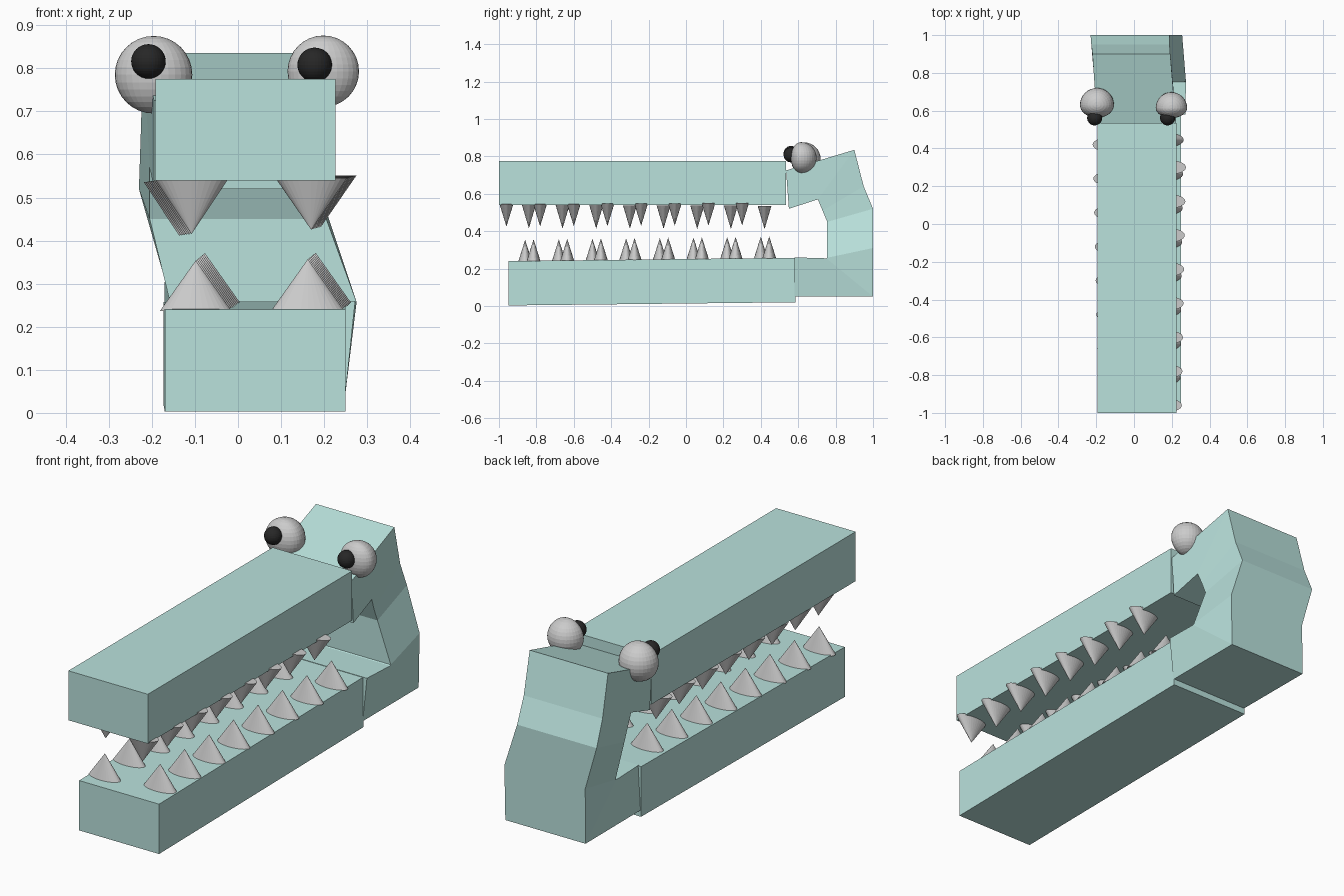
import bpy, bmesh
from mathutils import Matrix

if "Cube" in bpy.data.objects:
    bpy.data.objects.remove(bpy.data.objects["Cube"])


def material(name, rgb):
    m = bpy.data.materials.new(name)
    m.diffuse_color = (*rgb, 1)
    m.use_nodes = True
    m.node_tree.nodes["Principled BSDF"].inputs["Base Color"].default_value = m.diffuse_color
    return m


TEAL = material("teal", (0.49, 0.76, 0.72))
BLACK = material("black", (0.02, 0.02, 0.02))


def finish(name, bm, mat=None):
    bmesh.ops.recalc_face_normals(bm, faces=bm.faces)
    me = bpy.data.meshes.new(name)
    bm.to_mesh(me)
    bm.free()
    if mat:
        me.materials.append(mat)
    ob = bpy.data.objects.new(name, me)
    bpy.context.collection.objects.link(ob)
    return ob


def loft(name, sections):
    """Bridge quad rings; each section is two edges (y, z, x_min, x_max)."""
    bm = bmesh.new()
    rings = []
    for (y, z, a, b), (v, w, c, d) in sections:
        rings.append([bm.verts.new(p) for p in
                      ((a, y, z), (b, y, z), (d, v, w), (c, v, w))])
    for r, s in zip(rings, rings[1:]):
        for i in range(4):
            j = (i + 1) % 4
            bm.faces.new((r[i], r[j], s[j], s[i]))
    bm.faces.new(rings[0])
    bm.faces.new(rings[-1])
    return finish(name, bm, TEAL)


def ball(name, centre, r, front=1.0, mat=None):
    bm = bmesh.new()
    bmesh.ops.create_uvsphere(bm, u_segments=32, v_segments=16, radius=r)
    for v in bm.verts:
        if v.co.y < 0:
            v.co.y *= front
        v.co.x, v.co.y, v.co.z = (v.co[i] + centre[i] for i in range(3))
    return finish(name, bm, mat)


def tooth_row(name, first, last, height, count=8):
    """Row of oval cones from first to last base centre; negative height points down."""
    bm = bmesh.new()
    for k in range(count):
        t = k / (count - 1)
        x, y, z = (a + (b - a) * t for a, b in zip(first, last))
        place = Matrix.Translation((x, y, z + height / 2)) @ Matrix.Diagonal(
            (0.083, 0.037, height, 1))
        bmesh.ops.create_cone(bm, cap_ends=True, segments=32, radius1=1,
                              radius2=0, depth=1, matrix=place)
    return finish(name, bm)


# Jaws
loft("upper_jaw", [
    ((-1.0, 0.775, -0.192, 0.226), (-1.0, 0.54, -0.192, 0.226)),
    ((0.535, 0.775, -0.192, 0.226), (0.535, 0.54, -0.192, 0.226))])
loft("lower_jaw", [
    ((-0.95, 0.24, -0.17, 0.25), (-0.95, 0.003, -0.17, 0.25)),
    ((0.585, 0.258, -0.173, 0.25), (0.585, 0.02, -0.173, 0.25))])

# Back of the head, swept from lower hinge up and over to the brow
loft("head_back", [
    ((0.58, 0.26, -0.158, 0.272), (0.58, 0.05, -0.17, 0.25)),
    ((0.75, 0.255, -0.158, 0.275), (1.0, 0.05, -0.172, 0.25)),
    ((0.755, 0.258, -0.158, 0.275), (1.0, 0.31, -0.17, 0.255)),
    ((0.755, 0.45, -0.205, 0.205), (1.0, 0.52, -0.23, 0.188)),
    ((0.73, 0.51, -0.205, 0.205), (0.95, 0.64, -0.226, 0.188)),
    ((0.705, 0.57, -0.205, 0.21), (0.90, 0.835, -0.22, 0.192)),
    ((0.55, 0.52, -0.195, 0.222), (0.535, 0.725, -0.195, 0.222))])

# Teeth
tooth_row("upper_teeth_right", (0.17, -0.96, 0.545), (0.192, 0.30, 0.551), -0.12)
tooth_row("upper_teeth_left", (-0.108, -0.84, 0.54), (-0.136, 0.42, 0.536), -0.125)
tooth_row("lower_teeth_right", (0.162, -0.815, 0.24), (0.18, 0.445, 0.255), 0.117)
tooth_row("lower_teeth_left", (-0.098, -0.86, 0.237), (-0.077, 0.40, 0.254), 0.117)

# Eyes and pupils
ball("eye_left", (-0.196, 0.63, 0.785), 0.09, 0.75)
ball("eye_right", (0.198, 0.615, 0.793), 0.083, 0.65)
ball("pupil_left", (-0.208, 0.562, 0.816), 0.04, mat=BLACK)
ball("pupil_right", (0.178, 0.562, 0.808), 0.04, mat=BLACK)
